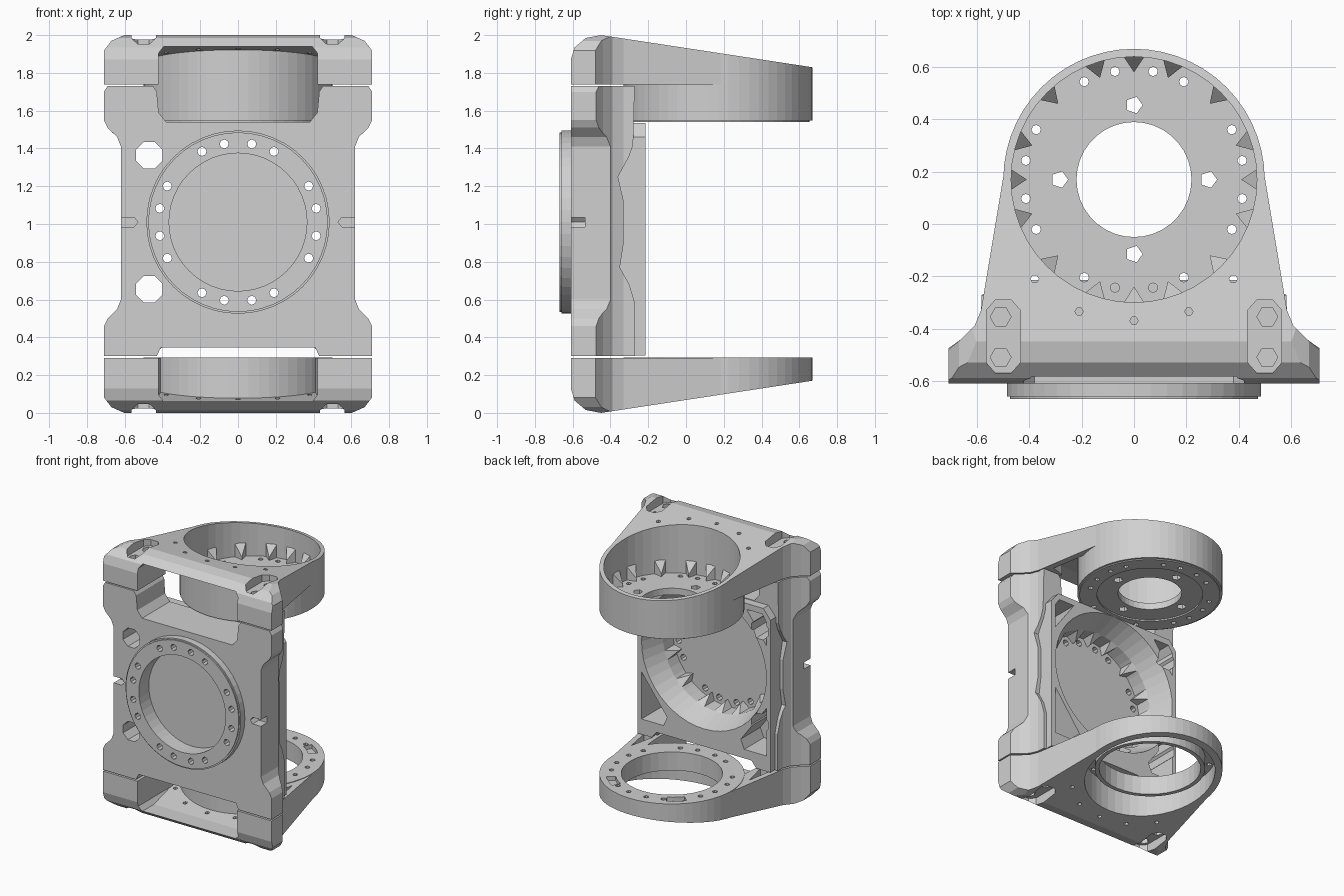
import bpy, bmesh, math
from mathutils import Matrix

if "Cube" in bpy.data.objects:
    bpy.data.objects.remove(bpy.data.objects["Cube"])

grey = bpy.data.materials.new("machined grey")
grey.diffuse_color = (0.63, 0.63, 0.63, 1)
grey.use_nodes = True
grey.node_tree.nodes["Principled BSDF"].inputs["Base Color"].default_value = grey.diffuse_color

AXES = {'x': lambda a, b, t: (t, a, b),
        'y': lambda a, b, t: (a, t, b),
        'z': lambda a, b, t: (a, b, t)}


def prisms(name, polys, axis, lo, hi, polys_hi=None):
    """Extrude (or loft) one or more outlines along an axis into one object."""
    bm = bmesh.new()
    put = AXES[axis]
    for poly, top in zip(polys, polys_hi or polys):
        a = [bm.verts.new(put(p, q, lo)) for p, q in poly]
        b = [bm.verts.new(put(p, q, hi)) for p, q in top]
        bm.faces.new(a)
        bm.faces.new(b[::-1])
        n = len(poly)
        for i in range(n):
            j = (i + 1) % n
            bm.faces.new((a[j], a[i], b[i], b[j]))
    bmesh.ops.recalc_face_normals(bm, faces=bm.faces)
    me = bpy.data.meshes.new(name)
    bm.to_mesh(me)
    bm.free()
    ob = bpy.data.objects.new(name, me)
    bpy.context.collection.objects.link(ob)
    return ob


def boolean(ob, tool, op='DIFFERENCE'):
    """Apply a boolean and remove the tool; skip it if the result collapses."""
    mod = ob.modifiers.new("bool", 'BOOLEAN')
    mod.operation, mod.solver, mod.object = op, 'EXACT', tool
    bpy.context.view_layer.update()
    dg = bpy.context.evaluated_depsgraph_get()
    me = bpy.data.meshes.new_from_object(ob.evaluated_get(dg))
    ob.modifiers.clear()
    if len(me.polygons) >= 6:
        ob.data = me
    bpy.data.objects.remove(tool, do_unlink=True)


def circle(cx, cy, r, n=48, a0=0.0):
    return [(cx + r * math.cos(a0 + 2 * math.pi * i / n),
             cy + r * math.sin(a0 + 2 * math.pi * i / n)) for i in range(n)]


def polar(cx, cy, r, deg):
    a = math.radians(deg)
    return cx + r * math.cos(a), cy + r * math.sin(a)


def mirrored(pts):
    """Close a right-hand half outline with its mirror image in x."""
    return pts + [(-x, y) for x, y in reversed(pts)]


def flip(poly):
    return [(-x, y) for x, y in poly]


BOLTS = [q + d for q in (0, 90, 180, 270) for d in (-27, -10, 10, 27)]
WEDGES = [q + d for q in (0, 90, 180, 270) for d in (-18.5, 0, 18.5, 45)]


def bolt_holes(cx, cy, size, r=0.42):
    return [circle(*polar(cx, cy, r, d), size, 8) for d in BOLTS]


def wedges(ob, cx, cy, axis, base, height):
    """Faceted stiffeners between the bolts at a pocket's rim."""
    polys = [[polar(cx, cy, 0.475, d - 5), polar(cx, cy, 0.475, d + 5),
              polar(cx, cy, 0.41, d)] for d in WEDGES]
    w = prisms("wedges", polys, axis, base, base + height)
    # pull the inner tip of each wedge down to a slope
    k = 'xyz'.index(axis)
    others = [i for i in range(3) if i != k]
    for v in w.data.vertices:
        rad = math.hypot(v.co[others[0]] - cx, v.co[others[1]] - cy)
        if rad < 0.44 and abs(v.co[k] - base) > 0.02:
            v.co[k] = base + height * 0.25
    boolean(ob, w, 'UNION')


CY = 0.17   # centre of the bearing drums
CZ = 1.01   # centre of the front ring
FLARE = [(.66, -.44), (.61, -.39), (.585, -.33)]   # foot flare seen from above


def arm(name, seam, lower):
    """Sloped fork arm, built top side up; the lower one is mirrored."""
    tip = [polar(0, CY, 0.495, d) for d in range(8, 90, 8)]
    plan = mirrored([(.71, -.7), (.71, -.48)] + FLARE + tip)
    side = [(-.61, 1.4), (-.61, 1.87), (-.59, 1.935), (-.53, 1.985),
            (-.45, 2.0), (.7, 1.825), (.7, 1.4)]
    body = prisms(name, [plan], 'z', seam, 2.1)
    boolean(body, prisms("t", [side], 'x', -1, 1), 'INTERSECT')
    front = mirrored([(.72, 1.4), (.72, 1.905), (.67, 1.97), (.58, 2.01)])
    boolean(body, prisms("t", [front], 'y', -1, 1), 'INTERSECT')

    # hollow inside, open at the front as a window
    inner = [(.42, -.7), (.42, -.24), (.40, .0)] if lower else \
            [(.42, -.7), (.42, -.27), (.52, -.24), (.47, .08)]
    hollow = prisms("t", [mirrored(inner)], 'z', seam - .1, 2.1)
    roof = [(-.8, seam - .2), (-.8, 1.94), (-.45, 1.94), (.3, 1.83),
            (.3, seam - .2)]
    boolean(hollow, prisms("t", [roof], 'x', -1, 1), 'INTERSECT')
    window = mirrored([(.6, 1.4), (.6, 1.905), (.42, 1.905), (.385, 1.95)])
    boolean(hollow, prisms("t", [window], 'y', -1, 1), 'INTERSECT')
    boolean(body, hollow)

    # bearing drum with its pocket
    bottom = seam - .004 if lower else 1.548
    drum = prisms("t", [circle(0, CY, .5, 56)], 'z', bottom, 2.1)
    boolean(drum, prisms("t", [side], 'x', -1, 1), 'INTERSECT')
    boolean(body, drum, 'UNION')
    if lower:
        floor, hole, rim = bottom + .05, .35, .45
    else:
        floor, hole, rim = 1.60, .22, .47
        boolean(body, prisms("t", [circle(0, CY, .485)], 'z', 1.54, 1.58), 'UNION')
        boolean(body, prisms("t", [circle(0, CY, .365)], 'z', 1.5, 1.55))
    boolean(body, prisms("t", [circle(0, CY, rim)], 'z', floor, 2.2))
    if lower:
        collar = prisms("t", [circle(0, CY, .38)], 'z', floor - .02, floor + .09)
        boolean(body, collar, 'UNION')
    else:
        wedges(body, 0, CY, 'z', floor - .005, .11)
    boolean(body, prisms("t", [circle(0, CY, hole, 36)], 'z', 1.4, 2.2))
    boolean(body, prisms("t", bolt_holes(0, CY, .018), 'z', 1.4, floor + .03))
    if lower:
        # shallow curved pockets near the tip, triangular ones beside the legs
        arc = ([polar(0, CY, .455, d) for d in range(42, 66, 6)] +
               [polar(0, CY, .39, d) for d in range(60, 36, -6)])
        boolean(body, prisms("t", [arc, flip(arc)], 'z', 1.6, bottom + .03))
        tri = [(.45, -.25), (.53, -.25), (.495, -.05)]
        boolean(body, prisms("t", [tri, flip(tri)], 'z', 1.6, 1.85))
    else:
        ports = [circle(*polar(0, CY, .285, d), .033, 5) for d in (0, 90, 180, 270)]
        boolean(body, prisms("t", ports, 'z', 1.4, 1.7))

    # screw slots in the corners and small roof holes
    slot = [(.435, -.53), (.47, -.57), (.53, -.57), (.565, -.53),
            (.565, -.33), (.53, -.29), (.47, -.29), (.435, -.33)]
    boolean(body, prisms("t", [slot, flip(slot)], 'z', 1.93, 2.2))
    screws = [circle(s * .51, y, .04, 6) for s in (1, -1) for y in (-.355, -.51)]
    boolean(body, prisms("t", screws, 'z', 1.88, 2.2))
    dots = [circle(x, y, .016, 6) for x, y in
            ((.38, -.21), (-.38, -.21), (.21, -.335), (-.21, -.335), (0, -.37))]
    boolean(body, prisms("t", dots, 'z', 1.86, 2.2))

    if lower:
        body.data.transform(Matrix.Translation((0, 0, 2)) @
                            Matrix.Diagonal((1, 1, -1, 1)))
        body.data.flip_normals()
    return body


def back_plate():
    outline = mirrored([(.38, 1.54), (.42, 1.59), (.43, 1.70), (.45, 1.73), (.69, 1.73),
                        (.71, 1.70), (.71, 1.55), (.69, 1.51), (.64, 1.46),
                        (.62, 1.41), (.62, .60), (.64, .55), (.69, .50),
                        (.71, .46), (.71, .30), (.43, .30), (.41, .345)])
    plate = prisms("mounting_plate", [outline], 'y', -.61, -.2)
    side = [(-.8, .2), (-.27, .2), (-.27, .58), (-.30, .68), (-.35, .77), (-.33, .9),
            (-.33, 1.12), (-.36, 1.25), (-.30, 1.36), (-.28, 1.42), (-.27, 1.8), (-.8, 1.8)]
    boolean(plate, prisms("t", [side], 'x', -1, 1), 'INTERSECT')
    # same flared feet as the arms
    plan = mirrored([(.73, -.8), (.73, -.49)] + FLARE + [(.575, -.1)])
    boolean(plate, prisms("t", [plan], 'z', 0, 2), 'INTERSECT')

    # rear hub panel
    panel = mirrored([(.40, .352), (.44, .303), (.56, .303), (.56, 1.46),
                      (.50, 1.535)])
    boolean(plate, prisms("t", [panel], 'y', -.5, -.215), 'UNION')
    # stepped front ring
    boolean(plate, prisms("t", [circle(0, CZ, .485)], 'y', -.66, -.58), 'UNION')
    boolean(plate, prisms("t", [circle(0, CZ, .475)], 'y', -.67, -.59), 'UNION')
    boolean(plate, prisms("t", [circle(0, CZ, .365)], 'y', -.8, -.55))
    # rear recess, flared outwards, with stiffeners
    boolean(plate, prisms("t", [circle(0, CZ, .465)], 'y', -.503, 0))
    boolean(plate, prisms("t", [circle(0, CZ, .46)], 'y', -.40, -.20,
                          [circle(0, CZ, .53)]))
    wedges(plate, 0, CZ, 'y', -.51, .14)
    boolean(plate, prisms("t", bolt_holes(0, CZ, .024), 'y', -.8, -.45))

    # triangular corner pockets on the rear
    low = [(.525, .42), (.525, .78), (.31, .49), (.34, .42)]
    high = [(.525, 1.26), (.525, 1.44), (.49, 1.49), (.36, 1.49)]
    boolean(plate, prisms("t", [low, flip(low), high, flip(high)], 'y', -.45, 0))
    # cable holes and side notches
    ports = [circle(-.47, z, .076, 8, math.pi / 8) for z in (.655, 1.365)]
    boolean(plate, prisms("t", ports, 'y', -.8, 0))
    notch = [(.7, .985), (.55, .985), (.53, 1.01), (.55, 1.035), (.7, 1.035)]
    boolean(plate, prisms("t", [notch, flip(notch)], 'y', -.8, -.535))
    return plate


parts = [back_plate(), arm("upper_arm", 1.738, False), arm("lower_arm", 1.71, True)]
for ob in parts:
    ob.data.materials.clear()
    ob.data.materials.append(grey)
    for f in ob.data.polygons:
        f.material_index = 0
        f.use_smooth = False
